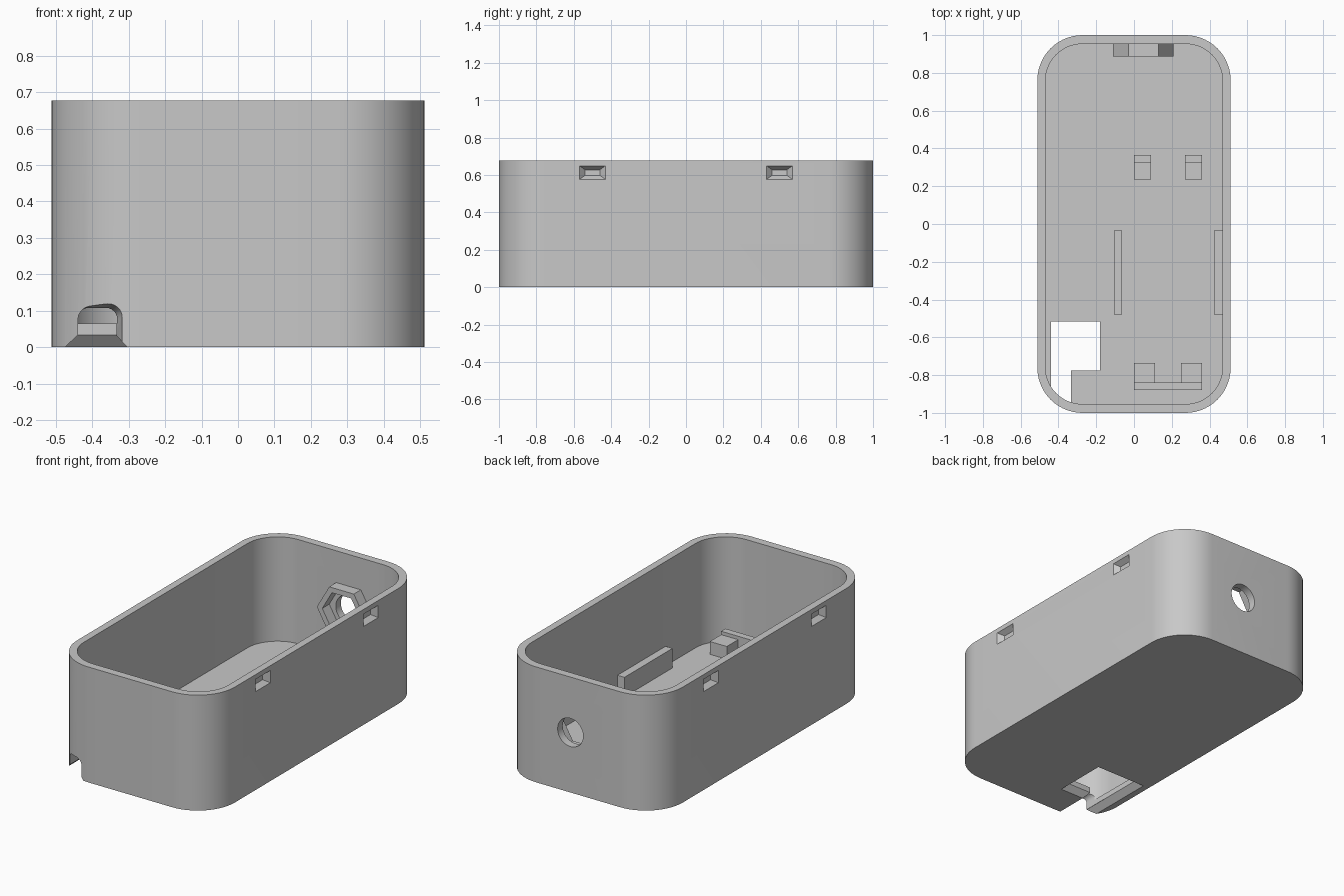
import bpy, bmesh, math

if "Cube" in bpy.data.objects:
    bpy.data.objects.remove(bpy.data.objects["Cube"])

grey = bpy.data.materials.new("plain_grey")
grey.diffuse_color = (0.58, 0.58, 0.58, 1)
grey.use_nodes = True
grey.node_tree.nodes["Principled BSDF"].inputs["Base Color"].default_value = grey.diffuse_color


def loft(name, rings):
    """Closed solid through a list of equally sized point rings."""
    bm = bmesh.new()
    loops = [[bm.verts.new(p) for p in ring] for ring in rings]
    n = len(loops[0])
    for a, b in zip(loops, loops[1:]):
        for i in range(n):
            j = (i + 1) % n
            bm.faces.new((a[i], a[j], b[j], b[i]))
    bm.faces.new(loops[0])
    bm.faces.new(loops[-1])
    bmesh.ops.recalc_face_normals(bm, faces=bm.faces)
    me = bpy.data.meshes.new(name)
    bm.to_mesh(me)
    bm.free()
    me.materials.append(grey)
    ob = bpy.data.objects.new(name, me)
    bpy.context.collection.objects.link(ob)
    return ob


def rounded(hx, hy, r, z, seg=14):
    """Rounded rectangle ring at height z."""
    pts = []
    for k, (sx, sy) in enumerate([(1, 1), (-1, 1), (-1, -1), (1, -1)]):
        for i in range(seg + 1):
            a = math.pi / 2 * (k + i / seg)
            pts.append((sx * (hx - r) + r * math.cos(a), sy * (hy - r) + r * math.sin(a), z))
    return pts


def rect(x0, x1, y0, y1, z):
    return [(x0, y0, z), (x1, y0, z), (x1, y1, z), (x0, y1, z)]


def box(name, x0, x1, y0, y1, z0, z1):
    return loft(name, [rect(x0, x1, y0, y1, z0), rect(x0, x1, y0, y1, z1)])


def circle_xz(cx, cz, r, n, y):
    return [(cx + r * math.cos(2 * math.pi * i / n), y, cz + r * math.sin(2 * math.pi * i / n))
            for i in range(n)]


def arch(cx, hw, top, r, y, seg=6):
    """Round-shouldered doorway ring in the xz plane."""
    pts = [(cx + hw, y, -0.02)]
    for side, a0 in ((1, 0), (-1, math.pi / 2)):
        for i in range(seg + 1):
            a = a0 + math.pi / 2 * i / seg
            pts.append((cx + side * (hw - r) + r * math.cos(a), y, top - r + r * math.sin(a)))
    return pts + [(cx - hw, y, -0.02)]


def cut(target, cutters):
    """Subtract cutters, bake the result and remove the cutters."""
    for c in cutters:
        c.hide_render = True
        m = target.modifiers.new("cut", 'BOOLEAN')
        m.operation, m.solver, m.object = 'DIFFERENCE', 'EXACT', c
    bpy.context.view_layer.update()
    dg = bpy.context.evaluated_depsgraph_get()
    me = bpy.data.meshes.new_from_object(target.evaluated_get(dg))
    target.modifiers.clear()
    target.data = me
    for c in cutters:
        bpy.data.objects.remove(c)


HX, HY, H, FLOOR = 0.512, 1.0, 0.677, 0.065
HOLE_X, HOLE_Z = 0.05, 0.352

# open case with rounded corners
case = loft("case", [rounded(HX, HY, 0.24, 0), rounded(HX, HY, 0.24, H)])
cutters = [loft("cavity", [rounded(HX - 0.043, HY - 0.047, 0.195, FLOOR),
                           rounded(HX - 0.043, HY - 0.047, 0.195, H + 0.1)])]

# tapered latch pockets in both long sides
for s in (1, -1):
    for yc in (-0.5, 0.5):
        rings = []
        for x, hy, hz in ((HX + 0.01, 0.078, 0.043), (HX - 0.03, 0.04, 0.015)):
            rings.append([(s * x, yc + a * hy, 0.613 + b * hz)
                          for a, b in ((-1, -1), (1, -1), (1, 1), (-1, 1))])
        cutters.append(loft("latch_cutter", rings))

# round hole in the back wall
cutters.append(loft("hole_cutter", [circle_xz(HOLE_X, HOLE_Z, 0.083, 32, y) for y in (0.9, 1.05)]))

# floor opening with a flared lower edge
cutters.append(loft("floor_cutter", [rect(-0.48, -0.145, -0.81, -0.48, -0.005),
                                     rect(-0.44, -0.18, -0.775, -0.515, 0.033),
                                     rect(-0.44, -0.18, -0.775, -0.515, 0.1)]))
# cable channel through the front wall, with flared mouth and lower edges
cutters.append(loft("channel_cutter", [arch(-0.383, 0.072, 0.128, 0.045, -1.02),
                                       arch(-0.386, 0.053, 0.108, 0.03, -0.94),
                                       arch(-0.386, 0.053, 0.108, 0.03, -0.74)]))
cutters.append(loft("channel_flare_cutter", [rect(-0.48, -0.30, -1.05, -0.7, -0.005),
                                             rect(-0.44, -0.335, -1.05, -0.7, 0.033)]))
cut(case, cutters)

# hexagonal nut holder behind the round hole
holder = loft("nut_holder", [circle_xz(HOLE_X, HOLE_Z, 0.16, 6, y) for y in (0.888, 0.956)])
cut(holder, [loft("nut_cutter", [circle_xz(HOLE_X, HOLE_Z, 0.125, 6, y) for y in (0.85, 1.0)])])

# two long rails on the floor
Z0 = FLOOR - 0.005
box("left_rail", -0.106, -0.064, -0.48, -0.035, Z0, 0.18)
box("right_rail", 0.424, 0.47, -0.48, -0.035, Z0, 0.18)

# rear supports: low pad with a stop behind it
for x0 in (0.0, 0.27):
    box("rear_pad", x0, x0 + 0.09, 0.235, 0.325, Z0, 0.14)
    box("rear_stop", x0, x0 + 0.09, 0.325, 0.365, Z0, 0.16)

# front supports: two pads against one stop
for x0 in (0.0, 0.25):
    box("front_pad", x0, x0 + 0.11, -0.84, -0.735, Z0, 0.14)
box("front_stop", 0.0, 0.36, -0.88, -0.84, Z0, 0.16)

# smooth rounded walls, keep edges sharp
bpy.ops.object.select_all(action='DESELECT')
for ob in bpy.context.scene.objects:
    ob.select_set(True)
bpy.context.view_layer.objects.active = case
bpy.ops.object.shade_smooth_by_angle(angle=math.radians(25))
